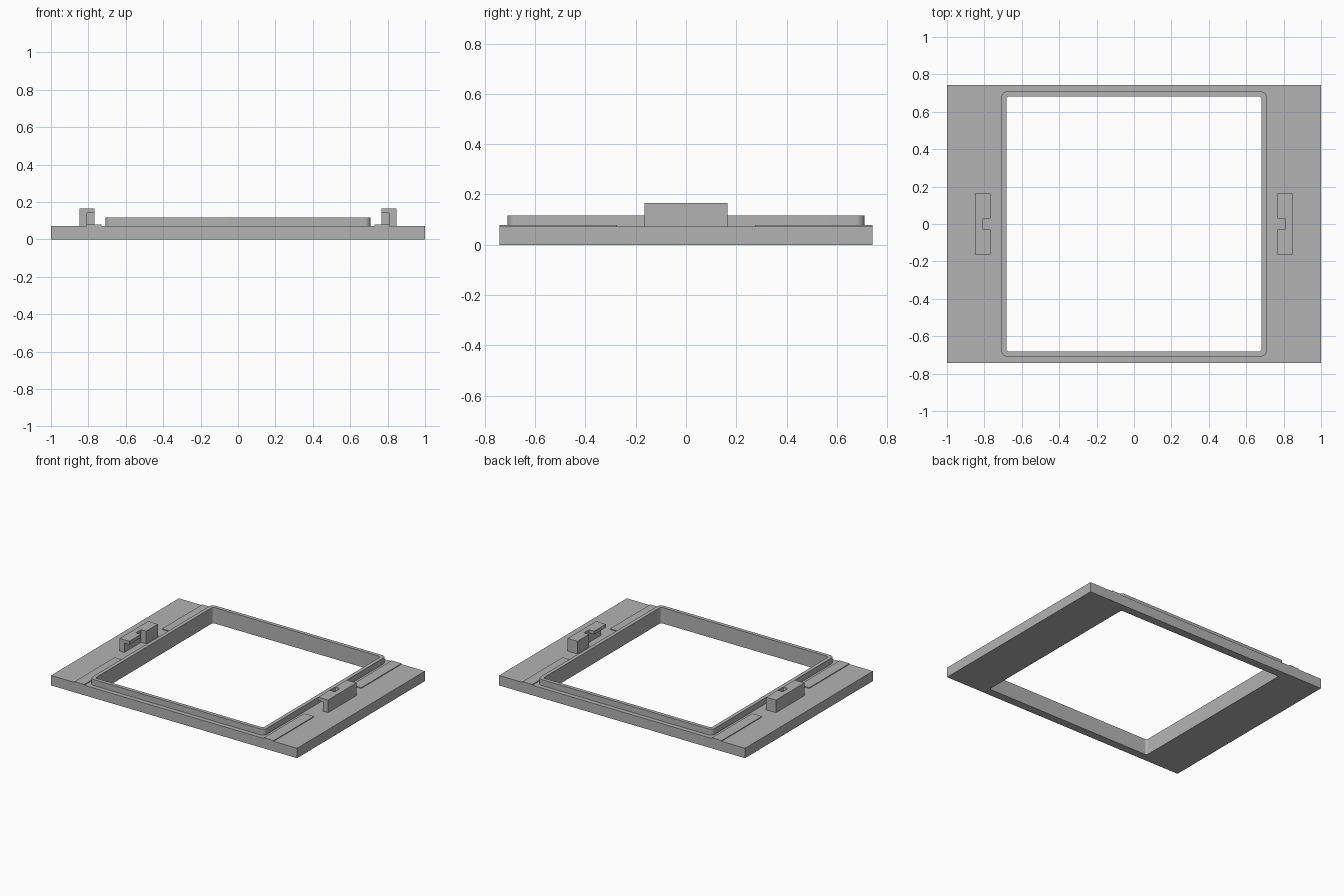
import bpy
import bmesh
from math import cos, sin, pi
from mathutils import Vector

cube = bpy.data.objects.get("Cube")
if cube:
    bpy.data.objects.remove(cube, do_unlink=True)

grey = bpy.data.materials.new("plain_grey")
grey.use_nodes = True
colour = (0.45, 0.45, 0.45, 1)
grey.diffuse_color = colour
grey.node_tree.nodes["Principled BSDF"].inputs["Base Color"].default_value = colour

PLATE_TOP = 0.073
STRIP_TOP = 0.079
RIM_TOP = 0.117
CLIP_TOP = 0.166


def rounded_rect(hx, hy, r, steps=8):
    """Counter-clockwise outline with rounded corners."""
    if r == 0:
        return [(hx, hy), (-hx, hy), (-hx, -hy), (hx, -hy)]
    points = []
    for k, (sx, sy) in enumerate([(1, 1), (-1, 1), (-1, -1), (1, -1)]):
        for i in range(steps + 1):
            a = (k + i / steps) * pi / 2
            points.append((sx * (hx - r) + r * cos(a), sy * (hy - r) + r * sin(a)))
    return points


def slab(name, outlines, low, high):
    """Extrude outlines (the later ones are holes) between two heights."""
    bm = bmesh.new()
    edges = []
    for outline in outlines:
        verts = [bm.verts.new((x, y, low)) for x, y in outline]
        edges += [bm.edges.new((verts[i - 1], verts[i])) for i in range(len(verts))]
    bmesh.ops.triangle_fill(bm, edges=edges, use_beauty=True, use_dissolve=False)
    grown = bmesh.ops.extrude_face_region(bm, geom=bm.faces[:], use_keep_orig=True)
    moved = [g for g in grown["geom"] if isinstance(g, bmesh.types.BMVert)]
    bmesh.ops.translate(bm, verts=moved, vec=Vector((0, 0, high - low)))
    bmesh.ops.recalc_face_normals(bm, faces=bm.faces[:])
    mesh = bpy.data.meshes.new(name)
    bm.to_mesh(mesh)
    bm.free()
    mesh.materials.append(grey)
    obj = bpy.data.objects.new(name, mesh)
    bpy.context.collection.objects.link(obj)
    return obj


def smooth(obj):
    bpy.ops.object.select_all(action="DESELECT")
    obj.select_set(True)
    bpy.context.view_layer.objects.active = obj
    bpy.ops.object.shade_smooth_by_angle(angle=0.6)


def box_outline(side, x0, x1, y0, y1):
    return [(side * x0, y0), (side * x1, y0), (side * x1, y1), (side * x0, y1)]


# Base plate and raised rim share one rounded opening
opening = rounded_rect(0.682, 0.682, 0.015)
smooth(slab("base_plate", [rounded_rect(1, 0.742, 0), opening], 0, PLATE_TOP))
smooth(slab("raised_rim", [rounded_rect(0.709, 0.709, 0.032), opening], PLATE_TOP, RIM_TOP))

for side, label in ((1, "left"), (-1, "right")):
    # Thin guide strips at front and back
    for end, place in ((-1, "front"), (1, "back")):
        slab(f"{label}_{place}_strip",
             [box_outline(side, 0.73, 0.81, end * 0.275, end * 0.742)],
             PLATE_TOP, STRIP_TOP)

    # Lower clip: thin wall at the front, solid block at the back
    lower = [(0.847, -0.165), (0.847, 0.165), (0.767, 0.165),
             (0.767, 0.03), (0.808, 0.03), (0.808, -0.165)]
    slab(f"{label}_clip_body", [[(side * x, y) for x, y in lower]], PLATE_TOP, 0.142)

    # Upper clip: overhanging lip with a central notch
    upper = lower[:5] + [(0.808, -0.03), (0.767, -0.03), (0.767, -0.165)]
    slab(f"{label}_clip_lip", [[(side * x, y) for x, y in upper]], 0.142, CLIP_TOP)
